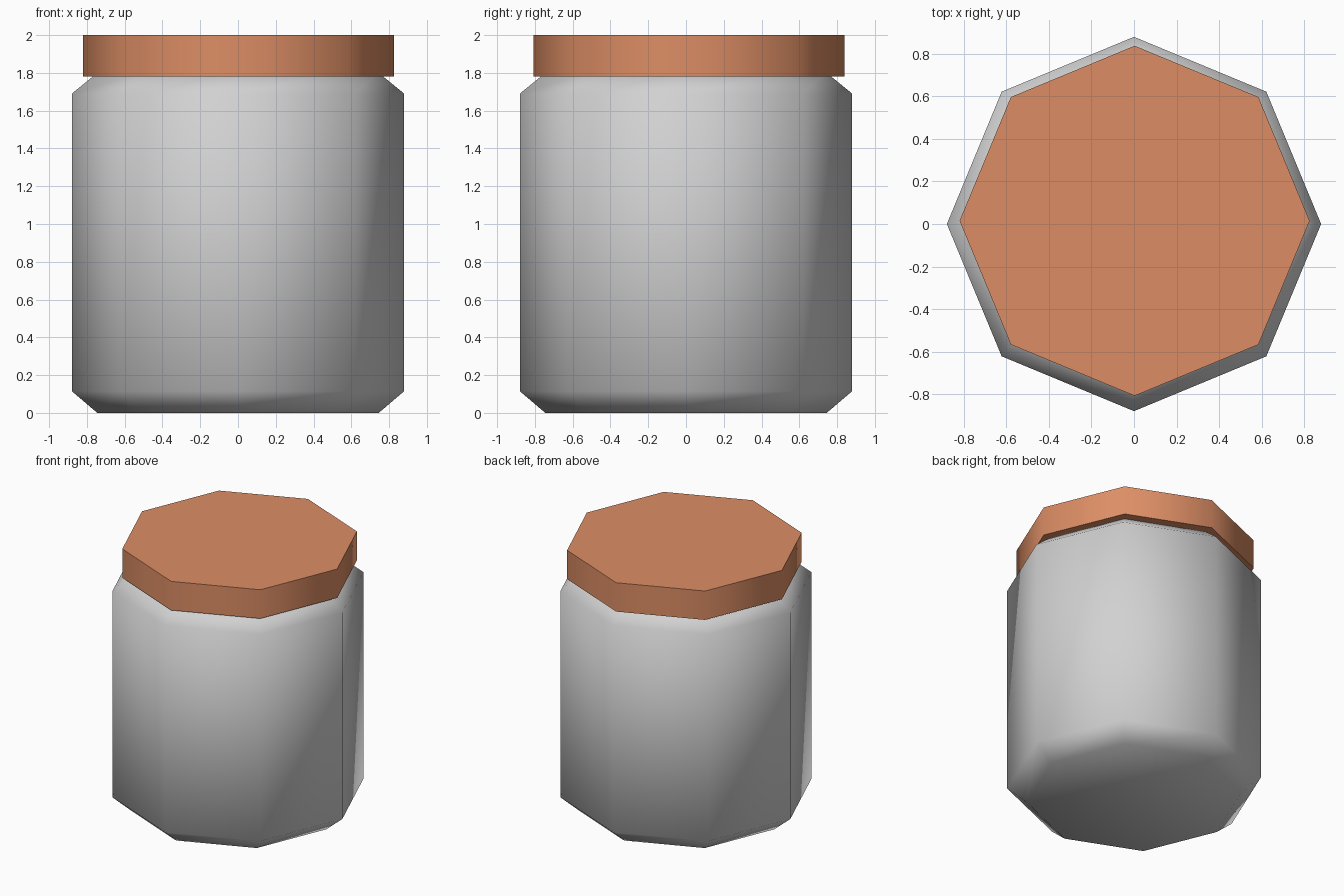
import bpy, bmesh
from math import cos, sin, pi, radians

cube = bpy.data.objects.get("Cube")
if cube:
    bpy.data.objects.remove(cube, do_unlink=True)

SIDES = 8


def material(name, rgb):
    mat = bpy.data.materials.new(name)
    mat.use_nodes = True
    mat.diffuse_color = (*rgb, 1)
    mat.node_tree.nodes["Principled BSDF"].inputs["Base Color"].default_value = (*rgb, 1)
    return mat


def turned(name, profile, mat, centre=(0, 0), angle=60):
    """Closed octagonal solid from (radius, height) rings, bottom to top."""
    bm = bmesh.new()
    rings = [[bm.verts.new((centre[0] + r * cos(2 * pi * i / SIDES),
                            centre[1] + r * sin(2 * pi * i / SIDES), z))
              for i in range(SIDES)] for r, z in profile]
    for low, high in zip(rings, rings[1:]):
        for i in range(SIDES):
            j = (i + 1) % SIDES
            bm.faces.new((low[i], low[j], high[j], high[i]))
    bm.faces.new(rings[0][::-1])
    bm.faces.new(rings[-1])
    mesh = bpy.data.meshes.new(name)
    bm.to_mesh(mesh)
    bm.free()
    mesh.materials.append(mat)
    obj = bpy.data.objects.new(name, mesh)
    bpy.context.collection.objects.link(obj)
    bpy.ops.object.select_all(action='DESELECT')
    obj.select_set(True)
    bpy.context.view_layer.objects.active = obj
    bpy.ops.object.shade_smooth_by_angle(angle=radians(angle))
    return obj


# Jar with chamfered foot and shoulder
turned("jar_body", [(0.745, 0), (0.88, 0.115), (0.88, 1.69), (0.745, 1.80)],
       material("light grey", (0.64, 0.64, 0.64)))

# Flat lid, seated slightly off centre
turned("jar_lid", [(0.823, 1.78), (0.823, 2.0)],
       material("terracotta orange", (0.72, 0.27, 0.13)), centre=(0.003, 0.015))
